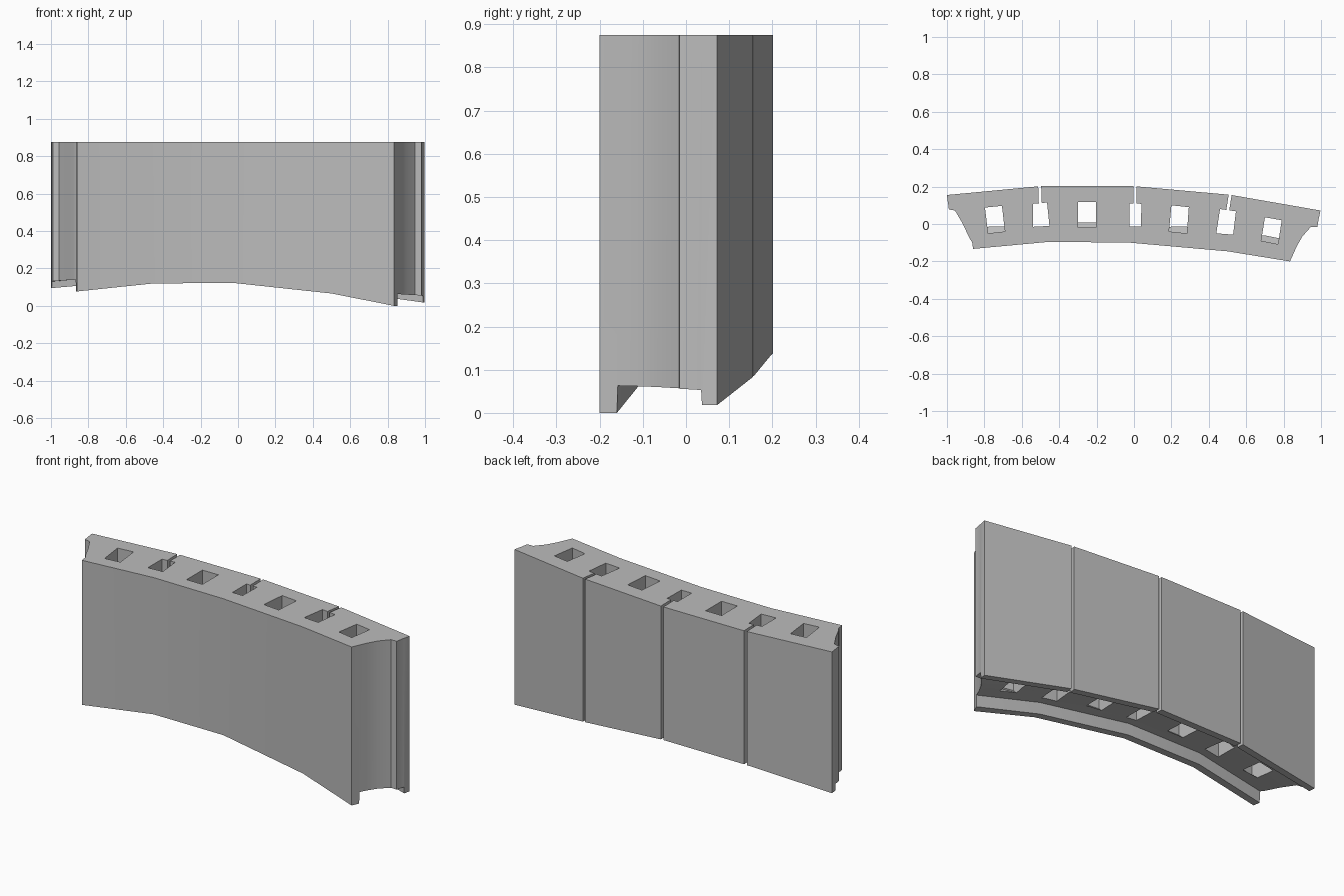
import bpy, bmesh
from mathutils import Vector

cube = bpy.data.objects.get("Cube")
if cube:
    bpy.data.objects.remove(cube, do_unlink=True)

TOP = 0.875

stone = bpy.data.materials.new("plain_grey")
stone.use_nodes = True
grey = (0.5, 0.5, 0.5, 1)
stone.diffuse_color = grey
stone.node_tree.nodes["Principled BSDF"].inputs["Base Color"].default_value = grey


def loft(name, rings):
    """Skin equal rings of points and close both ends with strips of quads."""
    bm = bmesh.new()
    loops = [[bm.verts.new(p) for p in ring] for ring in rings]
    n = len(loops[0])
    for a, b in zip(loops, loops[1:]):
        for i in range(n):
            j = (i + 1) % n
            bm.faces.new((a[i], a[j], b[j], b[i]))
    for ring in (loops[0], loops[-1]):
        for i in range(n // 2 - 1):
            bm.faces.new((ring[i], ring[i + 1], ring[n - 2 - i], ring[n - 1 - i]))
    bmesh.ops.recalc_face_normals(bm, faces=bm.faces)
    mesh = bpy.data.meshes.new(name)
    bm.to_mesh(mesh)
    bm.free()
    mesh.materials.append(stone)
    ob = bpy.data.objects.new(name, mesh)
    bpy.context.collection.objects.link(ob)
    return ob


# Underside section from front lip to back lip: depth fraction and height
section = [(0, 0), (.13, 0), (.135, .063), (.27, .062), (.48, .06), (.68, .057),
           (.76, .056), (.87, .053), (.875, .018), (1, .018)]

# Plan of the two recessed ends, front to back
left_end = [(-.86, -.133), (-.866, -.095), (-.868, -.093), (-.88, -.075), (-.915, 0),
            (-.957, .072), (-.99, .078), (-.995, .118), (-.996, .12), (-1, .155)]
right_end = [(.834, -.2), (.852, -.16), (.853, -.158), (.87, -.12), (.9, -.067),
             (.945, -.016), (.98, -.015), (.989, .035), (.99, .037), (.997, .072)]

# Straight stations between the panels: front point, back point
joints = [((-.45, -.095), (-.505, .202)), ((-.02, -.1), (.003, .202)),
          ((.5, -.146), (.515, .156))]
plans = [left_end]
for front, back in joints:
    plans.append([Vector(front).lerp(Vector(back), t) for t, h in section])
plans.append(right_end)

# Curved wall block, its underside stepping down with the arc
rings = []
for plan, base in zip(plans, (.077, .12, .122, .066, 0)):
    under = [(p[0], p[1], base + h) for p, (t, h) in zip(plan, section)]
    rings.append(under + [(p[0], p[1], TOP) for p in reversed(plan)])
block = loft("curved_wall_block", rings)

# Vertical cores: corners back-left, back-right, front-right, front-left
cores = [
    ((-.797, .088), (-.706, .097), (-.69, -.04), (-.78, -.05)),
    ((-.54, .108), (-.465, .115), (-.452, -.01), (-.54, -.015)),
    ((-.3, .118), (-.203, .118), (-.203, -.02), (-.3, -.02)),
    ((-.025, .11), (.04, .108), (.037, -.013), (-.025, -.013)),
    ((.2, .1), (.293, .09), (.283, -.05), (.187, -.04)),
    ((.46, .08), (.545, .068), (.53, -.057), (.44, -.05)),
    ((.7, .036), (.79, .02), (.77, -.108), (.68, -.09)),
]
cutters = []
for i, core in enumerate(cores):
    bl, br, fr, fl = map(Vector, core)
    inset = .25 if i % 2 == 0 else 0
    floor = (bl + br + fr + fl).y / 4 + .128
    narrow = (bl, br, fr.lerp(br, inset), fl.lerp(bl, inset))
    levels = [(1, (bl, br, fr, fl)), (floor + .03, (bl, br, fr, fl)),
              (floor, narrow), (-.2, narrow)]
    cutters.append(loft("core_cutter", [[(p.x, p.y, z) for p in ring]
                                        for z, ring in levels]))

# Narrow joints from the back face into every second core
for start, end in (((-.506, .25), (-.5, .08)), ((.004, .25), (.007, .08)),
                   ((.521, .2), (.496, .04))):
    a, b = Vector(start), Vector(end)
    side = (b - a).orthogonal().normalized() * .008
    ring = (a - side, a + side, b + side, b - side)
    cutters.append(loft("joint_cutter", [[(p.x, p.y, z) for p in ring]
                                         for z in (-.2, 1)]))

bpy.context.view_layer.objects.active = block
block.select_set(True)
for cutter in cutters:
    cutter.hide_render = True
    cut = block.modifiers.new("cut", 'BOOLEAN')
    cut.operation = 'DIFFERENCE'
    cut.solver = 'EXACT'
    cut.object = cutter
    bpy.ops.object.modifier_apply(modifier=cut.name)
    bpy.data.objects.remove(cutter, do_unlink=True)

bpy.ops.object.shade_smooth_by_angle(angle=.45)
